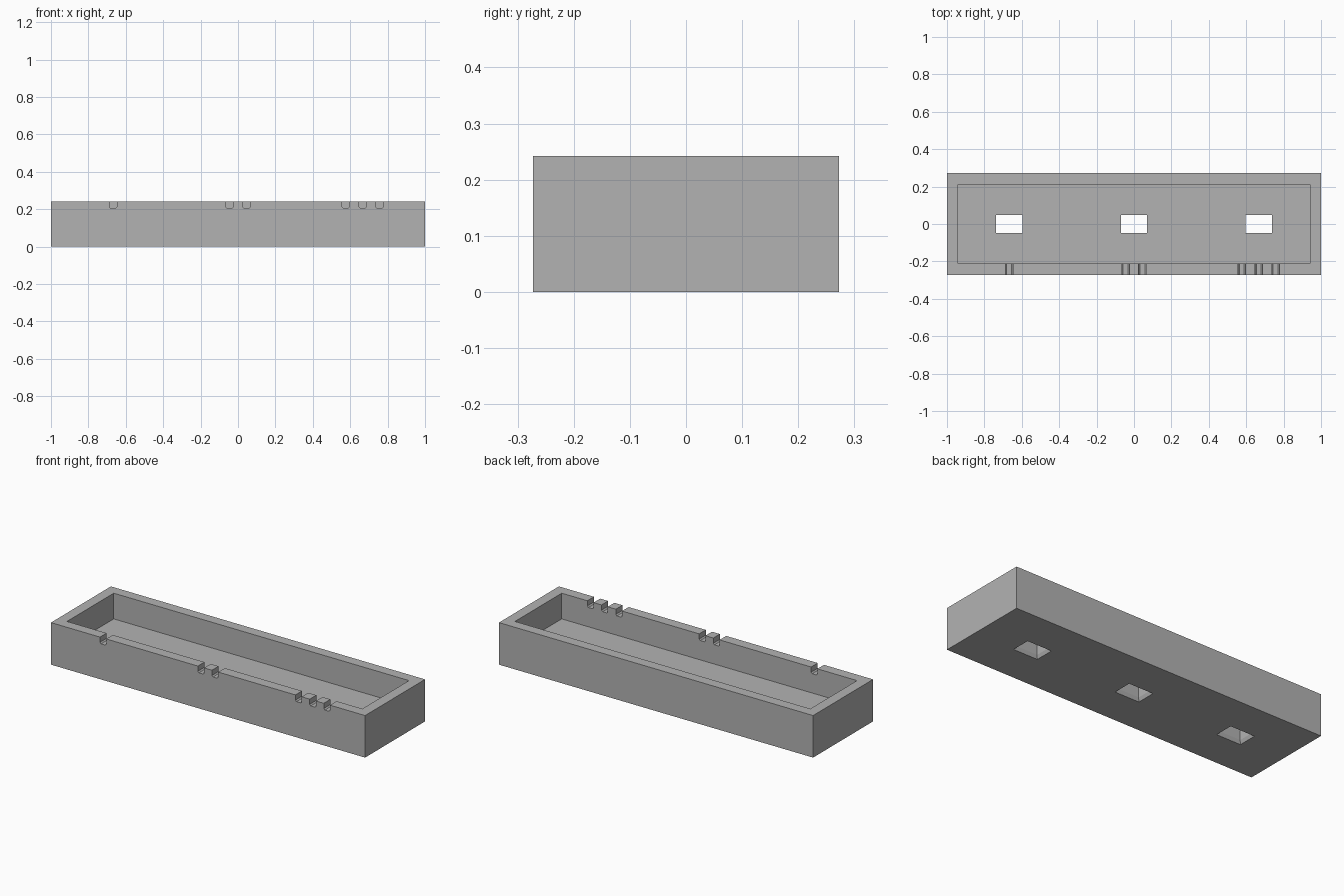
import bpy, bmesh

cube = bpy.data.objects.get("Cube")
if cube:
    bpy.data.objects.remove(cube, do_unlink=True)

LENGTH, WIDTH, HEIGHT = 2.0, 0.545, 0.242
WALL, FLOOR = 0.06, 0.094

grey = bpy.data.materials.new("plain_grey")
grey.use_nodes = True
grey.diffuse_color = (0.45, 0.45, 0.45, 1)
grey.node_tree.nodes["Principled BSDF"].inputs["Base Color"].default_value = grey.diffuse_color


def loft(name, rings):
    """Closed solid through matching rings of points."""
    bm = bmesh.new()
    loops = [[bm.verts.new(p) for p in ring] for ring in rings]
    for a, b in zip(loops, loops[1:]):
        for i in range(len(a)):
            j = (i + 1) % len(a)
            bm.faces.new((a[i], a[j], b[j], b[i]))
    bm.faces.new(loops[0])
    bm.faces.new(loops[-1])
    bmesh.ops.recalc_face_normals(bm, faces=bm.faces)
    mesh = bpy.data.meshes.new(name)
    bm.to_mesh(mesh)
    bm.free()
    mesh.materials.append(grey)
    obj = bpy.data.objects.new(name, mesh)
    bpy.context.collection.objects.link(obj)
    return obj


def rect(x, w, d, z):
    """Horizontal rectangle centred on (x, 0)."""
    return [(x + sx * w / 2, sy * d / 2, z)
            for sx, sy in ((-1, -1), (1, -1), (1, 1), (-1, 1))]


def cut(target, cutter):
    mod = target.modifiers.new(cutter.name, "BOOLEAN")
    mod.operation = "DIFFERENCE"
    mod.solver = "EXACT"
    mod.object = cutter
    bpy.context.view_layer.objects.active = target
    bpy.ops.object.modifier_apply(modifier=mod.name)
    bpy.data.objects.remove(cutter, do_unlink=True)


# Tray body
tray = loft("tray", [rect(0, LENGTH, WIDTH, z) for z in (0, HEIGHT)])

# Open cavity
cut(tray, loft("cavity", [rect(0, LENGTH - 2 * WALL, WIDTH - 2 * WALL, z)
                          for z in (FLOOR, HEIGHT + 0.1)]))

# Floor slots, flared at the underside
SLOT_W, SLOT_D, FLARE, FLARE_H = 0.14, 0.094, 0.008, 0.02
for x in (-0.667, 0, 0.667):
    wide = (x, SLOT_W + 2 * FLARE, SLOT_D + 2 * FLARE)
    cut(tray, loft("slot", [rect(*wide, -0.05), rect(*wide, 0),
                            rect(x, SLOT_W, SLOT_D, FLARE_H),
                            rect(x, SLOT_W, SLOT_D, FLOOR + 0.05)]))

# Counting notches in the front rim: one, two and three, with bevelled bottoms
HALF, DEPTH, BEVEL = 0.02, 0.037, 0.007
for x in (-0.668, -0.045, 0.045, 0.576, 0.667, 0.757):
    low = HEIGHT - DEPTH
    profile = [(-HALF, HEIGHT + 0.05), (-HALF, low + BEVEL), (-HALF + BEVEL, low),
               (HALF - BEVEL, low), (HALF, low + BEVEL), (HALF, HEIGHT + 0.05)]
    cut(tray, loft("notch", [[(x + px, y, z) for px, z in profile]
                             for y in (-WIDTH / 2 - 0.05, -WIDTH / 2 + WALL + 0.05)]))
